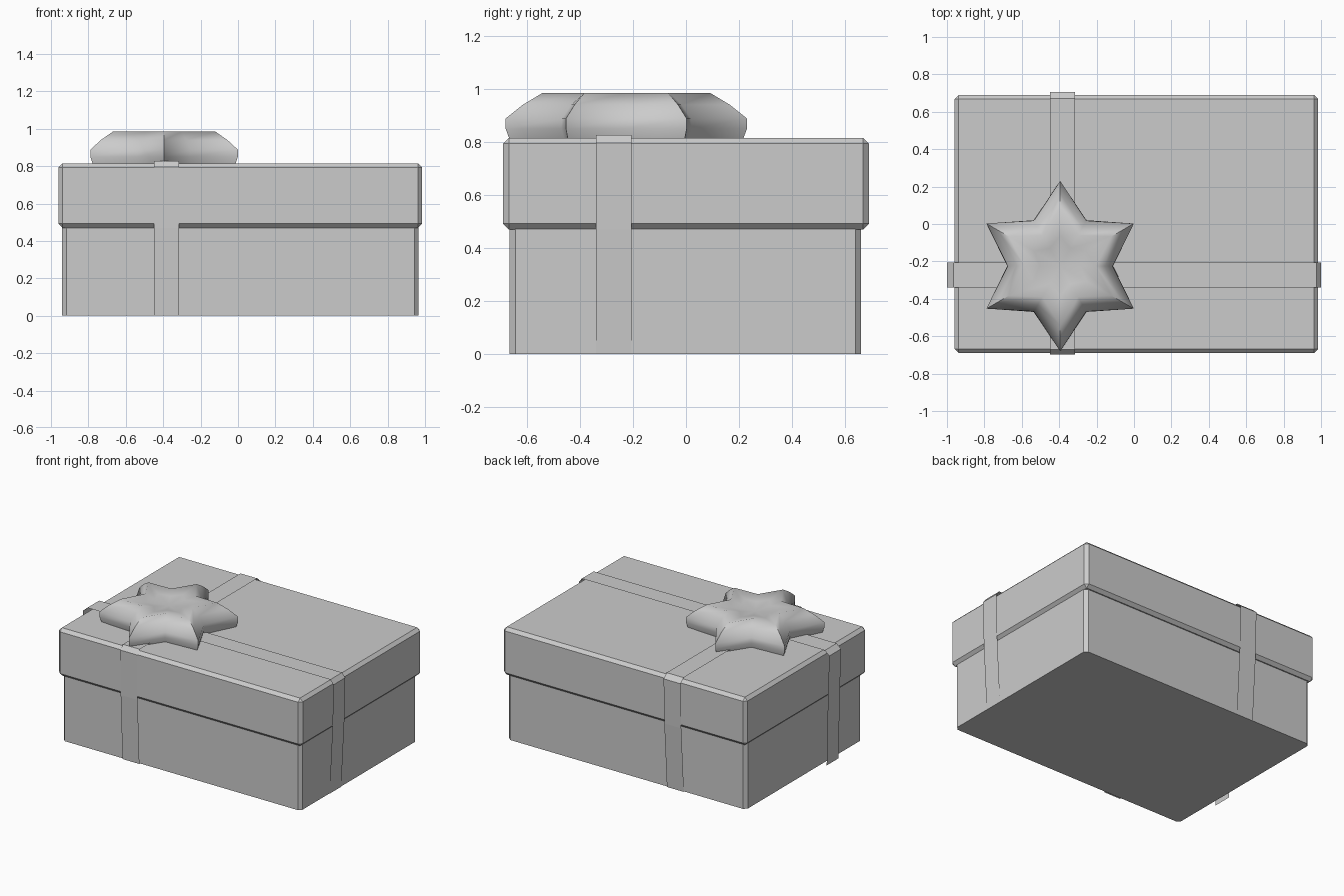
import bpy, bmesh, math

if "Cube" in bpy.data.objects:
    bpy.data.objects.remove(bpy.data.objects["Cube"])

grey = bpy.data.materials.new("light grey")
grey.diffuse_color = (0.6, 0.6, 0.6, 1)
grey.use_nodes = True
grey.node_tree.nodes["Principled BSDF"].inputs["Base Color"].default_value = grey.diffuse_color


def make(name, bm, smooth=None):
    me = bpy.data.meshes.new(name)
    bm.to_mesh(me)
    bm.free()
    me.materials.append(grey)
    ob = bpy.data.objects.new(name, me)
    bpy.context.collection.objects.link(ob)
    if smooth:
        bpy.ops.object.select_all(action='DESELECT')
        ob.select_set(True)
        bpy.context.view_layer.objects.active = ob
        bpy.ops.object.shade_smooth_by_angle(angle=math.radians(smooth))
    return ob


def box(name, lo, hi, bevel, vertical_only):
    bm = bmesh.new()
    bmesh.ops.create_cube(bm, size=1)
    for v in bm.verts:
        v.co = [lo[i] if v.co[i] < 0 else hi[i] for i in range(3)]
    edges = [e for e in bm.edges if not vertical_only
             or abs(e.verts[0].co.z - e.verts[1].co.z) > 0.1]
    bmesh.ops.bevel(bm, geom=edges, offset=bevel, segments=1, affect='EDGES')
    make(name, bm)


def ribbon(name, path, side, width, along_x):
    # thin sheet following a path over the lid
    bm = bmesh.new()
    rows = []
    for p, z in path:
        pair = [(p, s, z) if along_x else (s, p, z) for s in (side, side + width)]
        rows.append([bm.verts.new(c) for c in pair])
    for a, b in zip(rows, rows[1:]):
        bm.faces.new((a[0], b[0], b[1], a[1]) if not along_x else (a[0], a[1], b[1], b[0]))
    bm.normal_update()
    top = max(bm.faces, key=lambda f: f.calc_center_median().z)
    if top.normal.z < 0:
        bmesh.ops.reverse_faces(bm, faces=bm.faces[:])
    make(name, bm)


# Box and lid
box("box_body", (-0.94, -0.665, 0), (0.965, 0.66, 0.60), 0.022, True)
box("box_lid", (-0.96, -0.69, 0.47), (0.985, 0.69, 0.815), 0.022, False)

# Ribbons
ribbon("short_ribbon", [(-0.675, 0), (-0.695, 0.47), (-0.698, 0.795), (-0.67, 0.826),
                        (0.67, 0.826), (0.705, 0.795), (0.697, 0.47), (0.667, 0)],
       -0.45, 0.135, False)
ribbon("long_ribbon", [(-0.98, 0), (-0.99, 0.47), (-1.0, 0.795), (-0.965, 0.826),
                       (0.975, 0.826), (1.0, 0.795), (0.992, 0.47), (0.968, 0)],
       -0.34, 0.135, True)

# Star bow: rings of (tip radius, notch radius, height), closed by a dimpled centre
bm = bmesh.new()
cx, cy = -0.395, -0.225
rings = []
for tip, notch, z in [(0.442, 0.272, 0.815), (0.455, 0.283, 0.85), (0.455, 0.28, 0.888),
                      (0.39, 0.24, 0.94), (0.317, 0.19, 0.984), (0.16, 0.11, 0.968)]:
    ring = []
    for k in range(12):
        a = math.radians(30 * k)
        r = tip if k % 2 else notch
        ring.append(bm.verts.new((cx + r * math.cos(a), cy + r * math.sin(a), z)))
    rings.append(ring)
for lo, hi in zip(rings, rings[1:]):
    for k in range(12):
        n = (k + 1) % 12
        bm.faces.new((lo[k], lo[n], hi[n], hi[k]))
centre = bm.verts.new((cx, cy, 0.95))
for k in range(12):
    bm.faces.new((rings[-1][k], rings[-1][(k + 1) % 12], centre))
bm.faces.new(rings[0][::-1])
make("star_bow", bm, 62)
